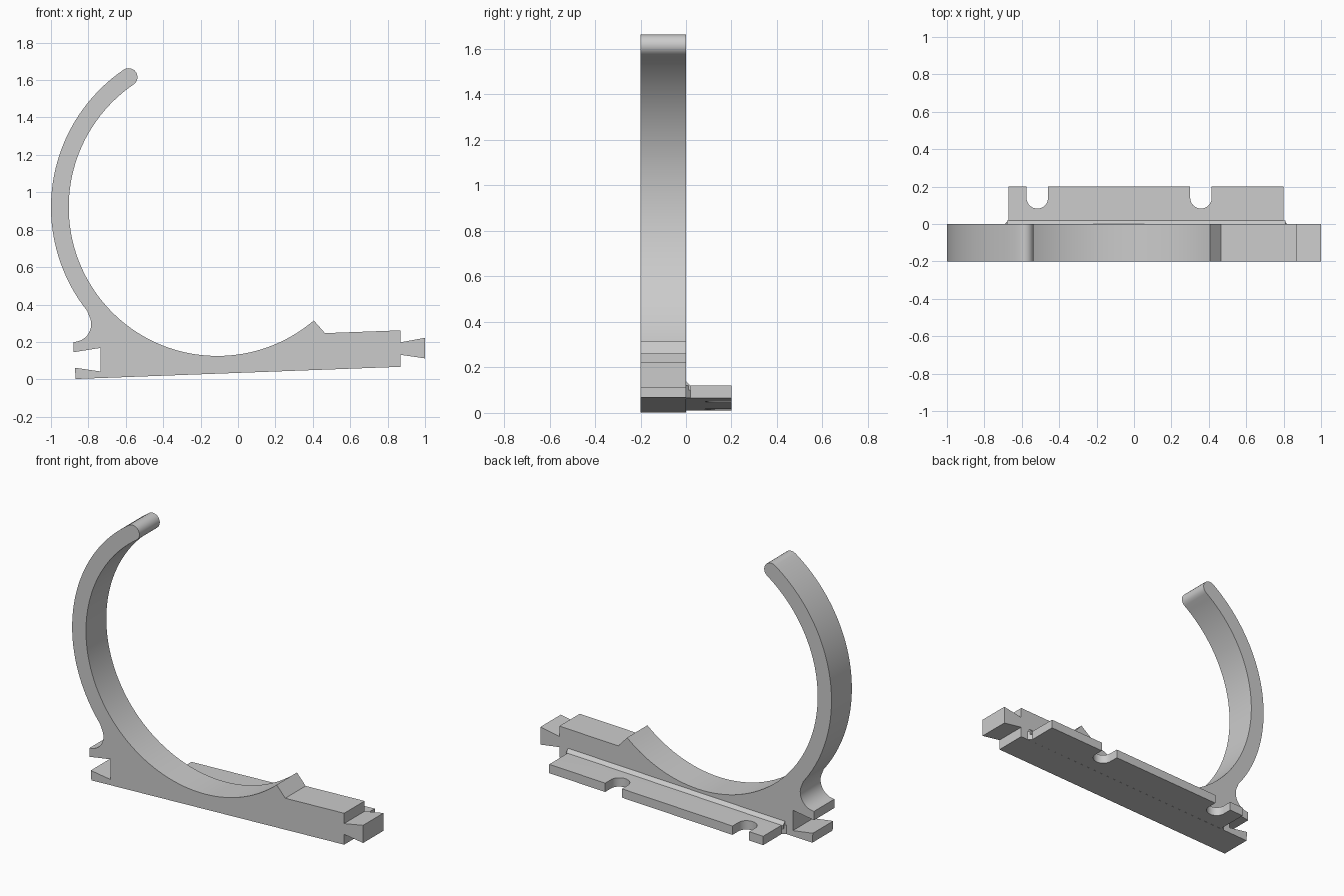
import bpy
import bmesh
from math import cos, sin, radians
from mathutils import Vector

cube = bpy.data.objects.get("Cube")
if cube:
    bpy.data.objects.remove(cube, do_unlink=True)

TILT = 0.037          # rise of the base per unit of x
BASE = 0.035          # base height at x = 0
PLATE = 0.055         # thickness of the rear plate
RING = (-0.11, 0.92)  # centre of the hook


def arc(centre, radius, start, end, steps):
    """Points on an arc, angles in degrees."""
    angles = [radians(start + (end - start) * i / steps) for i in range(steps + 1)]
    return [(centre[0] + radius * cos(a), centre[1] + radius * sin(a)) for a in angles]


def prism(name, outline, place, direction):
    """Extrude a flat outline, placed in space by a function, along a direction."""
    bm = bmesh.new()
    face = bm.faces.new([bm.verts.new(place(*p)) for p in outline])
    extruded = bmesh.ops.extrude_face_region(bm, geom=[face])["geom"]
    verts = [g for g in extruded if isinstance(g, bmesh.types.BMVert)]
    bmesh.ops.translate(bm, verts=verts, vec=Vector(direction))
    bmesh.ops.recalc_face_normals(bm, faces=bm.faces)
    mesh = bpy.data.meshes.new(name)
    bm.to_mesh(mesh)
    bm.free()
    obj = bpy.data.objects.new(name, mesh)
    bpy.context.collection.objects.link(obj)
    return obj


# Hook and base bar: one side profile with a socket, a tongue and a round tip
tip_angle = 124.3
tip = arc(RING, 0.8425, tip_angle, tip_angle, 1)[0]
profile = arc(RING, 0.795, 310.4, tip_angle, 72)
profile += arc(tip, 0.0475, tip_angle - 180, tip_angle, 12)[1:-1][::1]
profile += arc(RING, 0.89, tip_angle, 218.5, 40)
profile += arc((-0.88, 0.295), 0.095, 28, -90, 14)
profile += [(-0.88, 0.145), (-0.735, 0.168), (-0.735, 0.042), (-0.872, 0.062),
            (-0.868, 0.002), (0.87, 0.067), (0.87, 0.131), (1.0, 0.112),
            (1.0, 0.222), (0.87, 0.198), (0.87, 0.262), (0.465, 0.247)]
body = prism("hook_and_base", profile, lambda x, z: (x, -0.2, z), (0, 0.2, 0))

# Rear plate with two round-ended notches, sloping with the base
outline = [(-0.69, -0.02), (-0.69, 0.0), (-0.67, 0.02), (-0.67, 0.2)]
for x in (-0.517, 0.358):
    outline += [(x - 0.0575, 0.2)] + arc((x, 0.14), 0.0575, 180, 360, 16) + [(x + 0.0575, 0.2)]
outline += [(0.80, 0.2), (0.80, 0.02), (0.82, 0.0), (0.82, -0.02)]
plate = prism("rear_plate", outline,
              lambda x, y: (x, y, BASE + TILT * x), (0, 0, PLATE))

# Sloped fillet where the plate meets the bar
left, length = -0.68, 1.49
fillet = prism("plate_fillet",
               [(-0.02, -0.02), (0.02, -0.02), (0.02, 0.0), (0.0, 0.02), (-0.02, 0.02)],
               lambda y, z: (left, y, BASE + TILT * left + PLATE + z),
               (length, 0, TILT * length))

# Join the parts into one solid
for part in (plate, fillet):
    union = body.modifiers.new("join_" + part.name, "BOOLEAN")
    union.operation = "UNION"
    union.solver = "EXACT"
    union.object = part
bpy.context.view_layer.objects.active = body
body.select_set(True)
for modifier in list(body.modifiers):
    bpy.ops.object.modifier_apply(modifier=modifier.name)
for part in (plate, fillet):
    bpy.data.objects.remove(part, do_unlink=True)

# Slightly softened edges
bevel = body.modifiers.new("soft_edges", "BEVEL")
bevel.width = 0.006
bevel.segments = 2
bevel.limit_method = "ANGLE"
bevel.angle_limit = radians(35)
bpy.ops.object.shade_smooth_by_angle(angle=radians(35))
